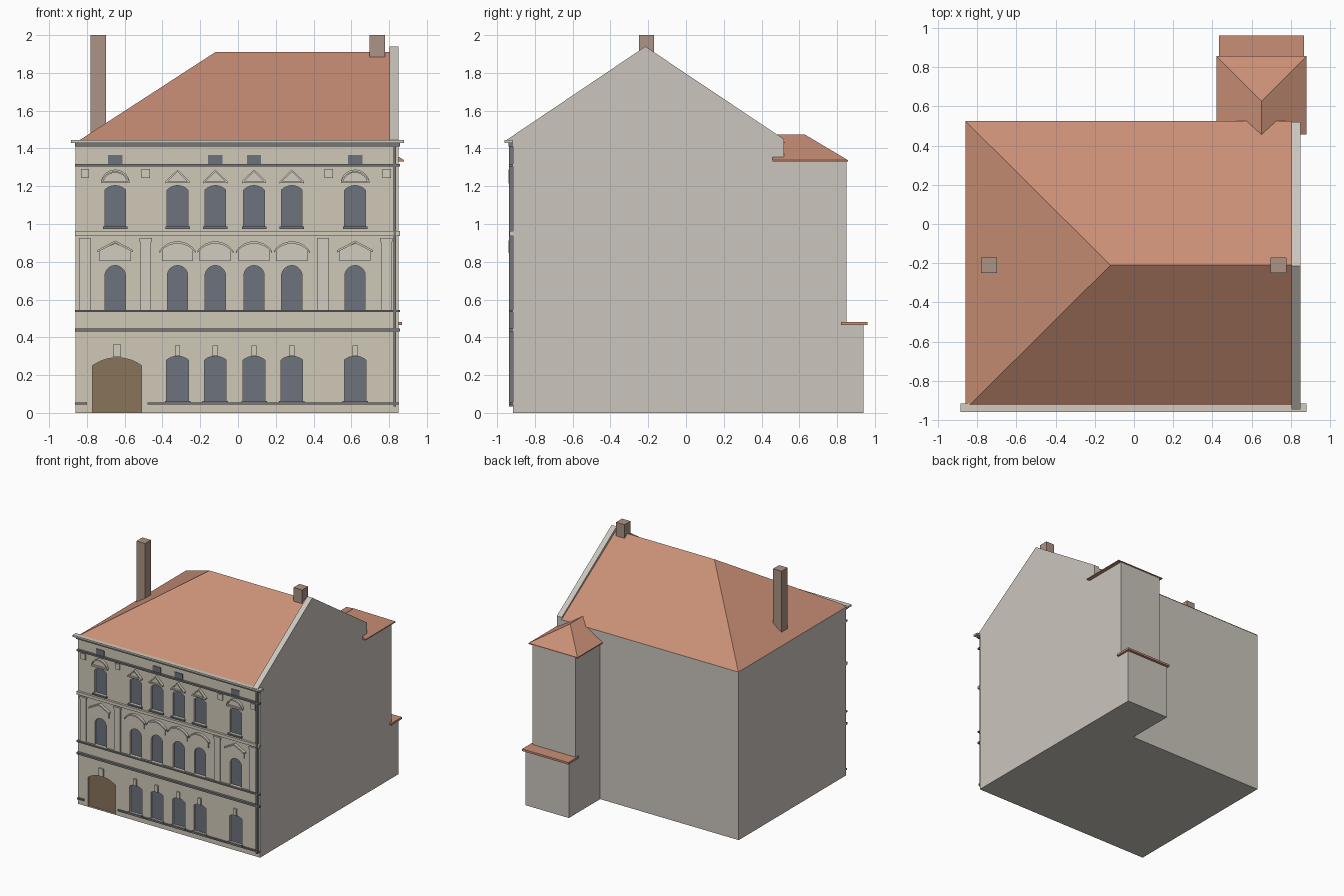
import bpy, bmesh
from math import sin, cos, pi, atan2, hypot

if "Cube" in bpy.data.objects:
    bpy.data.objects.remove(bpy.data.objects["Cube"])


def material(name, hexcol):
    m = bpy.data.materials.new(name)
    rgb = [int(hexcol[i:i + 2], 16) / 255 for i in (0, 2, 4)]
    m.diffuse_color = [((c + 0.055) / 1.055) ** 2.4 for c in rgb] + [1]
    m.use_nodes = True
    m.node_tree.nodes["Principled BSDF"].inputs["Base Color"].default_value = m.diffuse_color
    return m


WALL = material("side_plaster", "cbc6be")
CREAM = material("front_plaster", "d0c9b8")
TRIM = material("trim_plaster", "d2ccbf")
ROOF = material("roof_tile", "c98f76")
BRICK = material("chimney_brick", "ac9485")
GLASS = material("window_glass", "6d727d")
WOOD = material("door_wood", "89735a")
METAL = material("grey_metal", "77777a")
FRONT = -0.917


def finish(name, bm, mat):
    bmesh.ops.recalc_face_normals(bm, faces=bm.faces)
    me = bpy.data.meshes.new(name)
    bm.to_mesh(me)
    bm.free()
    ob = bpy.data.objects.new(name, me)
    bpy.context.collection.objects.link(ob)
    if mat:
        me.materials.append(mat)
    return ob


def prism(name, outlines, a, b, mat, axis="y"):
    """Extrude 2D outlines from a to b: (x,z) along y, or (y,z) along x."""
    bm = bmesh.new()
    for pts in outlines:
        rings = []
        for d in (a, b):
            rings.append([bm.verts.new((u, d, v) if axis == "y" else (d, u, v)) for u, v in pts])
        n = len(pts)
        bm.faces.new(rings[0])
        bm.faces.new(rings[1])
        for i in range(n):
            j = (i + 1) % n
            bm.faces.new((rings[0][i], rings[0][j], rings[1][j], rings[1][i]))
    return finish(name, bm, mat)


def rect(x0, x1, z0, z1):
    return [(x0, z0), (x1, z0), (x1, z1), (x0, z1)]


def mid(x, w, z0, z1):
    return rect(x - w / 2, x + w / 2, z0, z1)


def box(name, x0, x1, y0, y1, z0, z1, mat):
    return prism(name, [rect(x0, x1, z0, z1)], y0, y1, mat)


def arc(x, half, z, rise, n=12):
    """Circular arc from right to left, springing at height z."""
    r = (half * half + rise * rise) / (2 * rise)
    a = atan2(half, r - rise)
    return [(x + r * sin(a - 2 * a * i / n), z + rise - r + r * cos(a - 2 * a * i / n))
            for i in range(n + 1)]


def opening(x, w, z0, spring, top):
    return [(x - w / 2, z0), (x + w / 2, z0)] + arc(x, w / 2, spring, top - spring)


def gable_line(x, half, z, rise):
    return [(x + half, z), (x, z + rise), (x - half, z)]


def strip(pts, t):
    return pts + [(u, v - t) for u, v in reversed(pts)]


def hip_roof(name, base, ridge, z0, z1, ridge_axis, lip=0.0):
    """Roof hipped at one end and with a plain gable at the other."""
    bm = bmesh.new()
    x0, x1, y0, y1 = base
    corners = [(x0, y0), (x1, y0), (x1, y1), (x0, y1)]
    if lip:
        for x, y in corners:
            bm.verts.new((x, y, z0))
    for x, y in corners:
        bm.verts.new((x, y, z0 + lip))
    c = (y0 + y1) / 2 if ridge_axis == "x" else (x0 + x1) / 2
    for r in ridge:
        bm.verts.new((r, c, z1) if ridge_axis == "x" else (c, r, z1))
    bmesh.ops.convex_hull(bm, input=bm.verts)
    bmesh.ops.dissolve_limit(bm, angle_limit=0.01, verts=bm.verts, edges=bm.edges)
    return finish(name, bm, ROOF)


INNER = [-0.32, -0.12, 0.085, 0.285]
OUTER = [-0.65, 0.62]
ALL = INNER + OUTER
LOWER = INNER + [0.62]

# main block with recessed openings
body = box("main_block", -0.86, 0.85, FRONT, 0.52, 0, 1.43, WALL)
panes = ([opening(x, 0.115, 0.06, 0.28, 0.30) for x in LOWER]
         + [opening(x, 0.107, 0.546, 0.735, 0.78) for x in ALL]
         + [opening(x, 0.11, 0.985, 1.18, 1.203) for x in ALL])
door = opening(-0.64, 0.26, 0.002, 0.25, 0.292)
cutter = prism("opening_cutter", panes + [door], -1.0, -0.895, None)
cutter.hide_render = True
mod = body.modifiers.new("openings", "BOOLEAN")
mod.operation, mod.solver, mod.object = "DIFFERENCE", "EXACT", cutter
bpy.context.view_layer.objects.active = body
bpy.ops.object.modifier_apply(modifier=mod.name)
bpy.data.objects.remove(cutter)
body.data.materials.clear()
body.data.materials.append(WALL)
body.data.materials.append(CREAM)
for f in body.data.polygons:
    f.material_index = 1 if f.center.y < -0.89 else 0
prism("window_panes", panes, -0.899, -0.89, GLASS)
prism("carriage_door", [door], -0.901, -0.89, WOOD)

# main roof, fire wall gable and chimneys
hip_roof("main_roof", (-0.86, 0.805, -0.945, 0.525), (-0.12, 0.805), 1.43, 1.91, "x")
prism("gable_wall", [[(-0.95, 1.43), (0.52, 1.43), (0.52, 1.448), (-0.215, 1.94), (-0.95, 1.445)]],
      0.803, 0.85, WALL, "x")
box("left_chimney", -0.78, -0.70, -0.25, -0.17, 1.45, 2.0, BRICK)
box("right_chimney", 0.697, 0.777, -0.25, -0.17, 1.84, 2.0, BRICK)

# rear stair tower
prism("rear_tower", [[(0.52, 0), (0.94, 0), (0.94, 0.467), (0.85, 0.467), (0.85, 1.33), (0.52, 1.33)]],
      0.443, 0.85, WALL, "x")
hip_roof("tower_roof", (0.42, 0.88, 0.457, 0.857), (0.457, 0.627), 1.33, 1.475, "y", 0.008)
box("tower_ledge", 0.433, 0.867, 0.82, 0.962, 0.465, 0.482, ROOF)

# horizontal mouldings: (name, z0, z1, front y, material)
for name, z0, z1, y, m in [("upper_cornice", 1.41, 1.43, -0.94, METAL),
                           ("frieze_band", 1.305, 1.318, -0.936, METAL),
                           ("second_floor_band", 0.937, 0.962, -0.935, TRIM),
                           ("first_floor_sill_band", 0.534, 0.546, -0.938, METAL),
                           ("ground_floor_band", 0.43, 0.446, -0.938, METAL)]:
    box(name, -0.863, 0.857, y, FRONT, z0, z1, m)
box("eaves_gutter", -0.885, 0.88, -0.96, -0.915, 1.43, 1.444, TRIM)
prism("plinth_band", [rect(-0.862, -0.80, 0.045, 0.056), rect(-0.48, 0.853, 0.045, 0.056)],
      -0.932, FRONT, METAL)
box("drain_pipe", 0.823, 0.836, -0.938, FRONT, 0.035, 1.41, METAL)

# sills, keystones, frieze vents and small square panels
prism("window_sills", [mid(x, 0.13, 0.974, 0.986) for x in ALL]
      + [mid(x, 0.135, 0.054, 0.064) for x in LOWER], -0.936, FRONT, METAL)
prism("keystones", [mid(x, 0.028, 0.302, 0.358) for x in LOWER] + [mid(-0.64, 0.042, 0.296, 0.362)],
      -0.93, FRONT, TRIM)
prism("frieze_vents", [mid(x, 0.076, 1.318, 1.366) for x in (-0.65, -0.12, 0.085, 0.62)],
      -0.922, FRONT, GLASS)
prism("square_panels", [mid(x, 0.044, 1.243, 1.292) for x in (-0.81, -0.488, 0.48, 0.788)],
      -0.926, FRONT, TRIM)

# pilasters with capitals
PILASTERS = (-0.81, -0.488, 0.45, 0.785)
prism("pilasters", [mid(x, 0.056, 0.546, 0.905) for x in PILASTERS], -0.926, FRONT, TRIM)
prism("pilaster_capitals", [mid(x, 0.066, 0.905, 0.925) for x in PILASTERS], -0.932, FRONT, TRIM)

# window heads: thin filled panels, then projecting hood mouldings
panels, hoods = [], []
for x in INNER:
    panels += [mid(x, 0.165, 0.805, 0.862), gable_line(x, 0.055, 1.226, 0.05)]
    hoods += [strip(arc(x, 0.095, 0.858, 0.05), 0.012),
              strip(gable_line(x, 0.064, 1.226, 0.062), 0.012), mid(x, 0.128, 1.216, 1.226)]
for x in OUTER:
    panels += [mid(x, 0.165, 0.805, 0.862), arc(x, 0.065, 1.226, 0.048)]
    hoods += [strip(gable_line(x, 0.095, 0.862, 0.05), 0.012),
              strip(arc(x, 0.075, 1.228, 0.06), 0.012), mid(x, 0.15, 1.216, 1.228)]
panels += [arc(x, 0.085, 0.862, 0.036) for x in INNER]
panels += [gable_line(x, 0.08, 0.862, 0.036) for x in OUTER]
prism("window_head_panels", panels, -0.925, FRONT, TRIM)
prism("window_hoods", hoods, -0.94, FRONT, TRIM)
